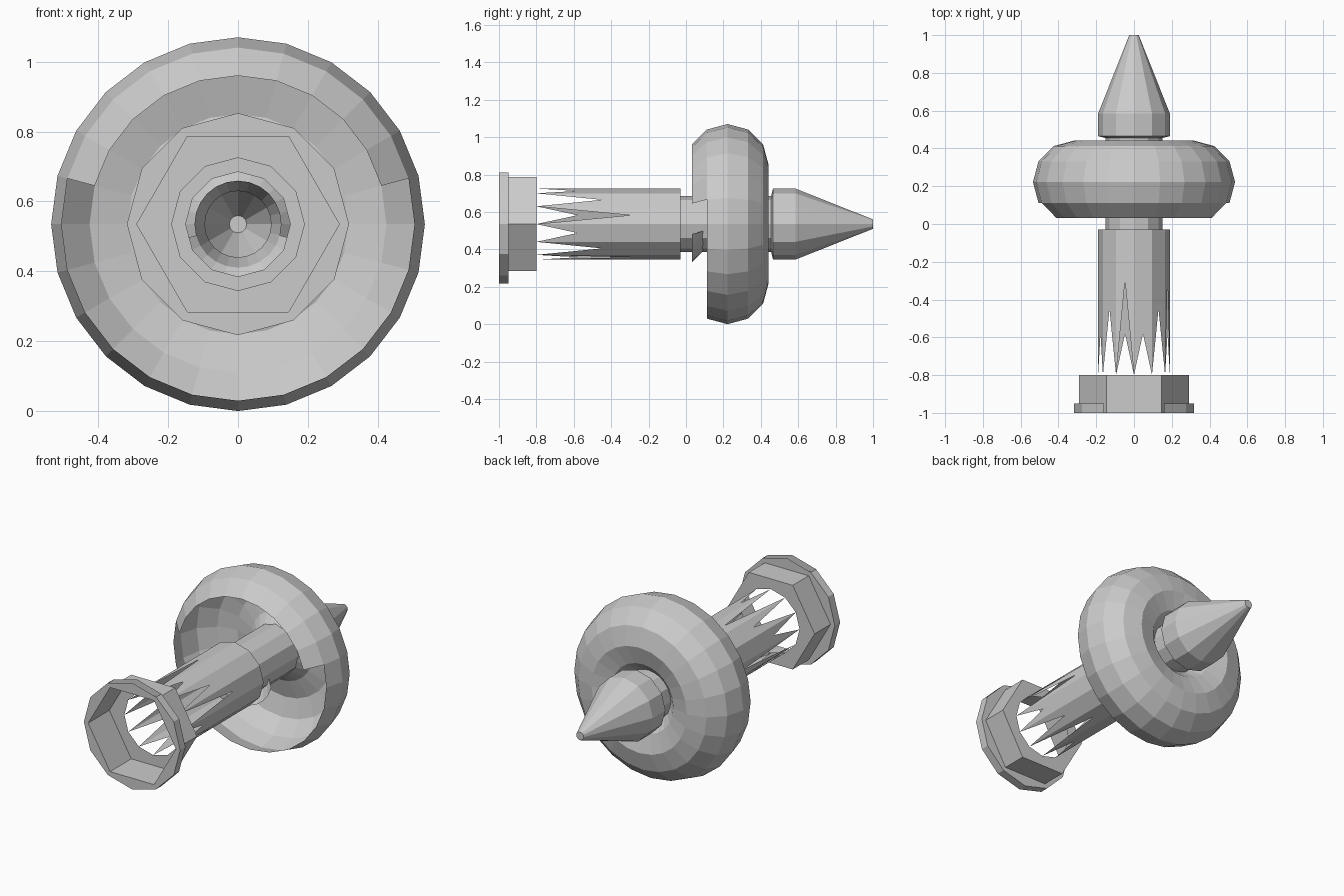
import bpy, bmesh
from math import sin, cos, radians

if "Cube" in bpy.data.objects:
    bpy.data.objects.remove(bpy.data.objects["Cube"])

CZ = 0.535  # height of the shared axis, which runs along y


def pt(r, deg, y):
    a = radians(deg)
    return (r * cos(a), y, CZ + r * sin(a))


def ring(bm, r, y, n):
    return [bm.verts.new(pt(r, 360 * i / n, y)) for i in range(n)]


def bridge(bm, a, b, keep=lambda i: True):
    n = len(a)
    for i in range(n):
        if keep(i):
            k = (i + 1) % n
            bm.faces.new((a[i], a[k], b[k], b[i]))


def finish(bm, name):
    bmesh.ops.delete(bm, geom=[v for v in bm.verts if not v.link_faces], context='VERTS')
    bmesh.ops.recalc_face_normals(bm, faces=bm.faces[:])
    me = bpy.data.meshes.new(name)
    bm.to_mesh(me)
    bm.free()
    ob = bpy.data.objects.new(name, me)
    bpy.context.collection.objects.link(ob)
    return ob


def lathe(name, profile, n=12, cap=False):
    bm = bmesh.new()
    rings = [ring(bm, r, y, n) for r, y in profile]
    for a, b in zip(rings, rings[1:]):
        bridge(bm, a, b)
    if cap:
        bm.faces.new(rings[-1])
    return finish(bm, name)


# Pointed tip and the neck running through the wheel
lathe("tip", [(0.15, 0.455), (0.19, 0.465), (0.19, 0.585), (0.025, 1.0)], cap=True)
lathe("neck", [(0.15, -0.03), (0.15, 0.465)])

# Ring-shaped wheel, hollow with a partly open front
bm = bmesh.new()
N, M = 24, 12
loops = []
for j in range(M):
    p = radians(360 * j / M)
    loops.append(ring(bm, 0.315 + 0.22 * cos(p), 0.222 + 0.22 * sin(p), N))
for j in range(M):
    if j in (8, 9):
        continue                                  # open front
    keep = lambda i: True
    if j == 10:
        keep = lambda i: 1 <= i <= 10             # upper front lip
    elif j == 7:
        keep = lambda i: 13 <= i <= 22            # lower inner lip
    bridge(bm, loops[j], loops[(j + 1) % M], keep)
finish(bm, "wheel")

# Barrel with tapering slots that widen towards the collar
bm = bmesh.new()
inner = ring(bm, 0.15, -0.03, 12)
far = ring(bm, 0.19, -0.03, 12)
near = ring(bm, 0.19, -0.80, 12)
bridge(bm, inner, far)
for i in range(12):
    k = (i + 1) % 12
    y = (-0.30, -0.45, -0.58)[i % 3]
    apex = bm.verts.new(pt(0.19 * cos(radians(15)), 30 * i + 15, y))
    bm.faces.new((far[i], far[k], apex))
    bm.faces.new((far[i], apex, near[i]))
    bm.faces.new((far[k], near[k], apex))
finish(bm, "barrel")

# Hexagonal collar with a back plate around the barrel (12 points on a hexagon)
bm = bmesh.new()


def hex_ring(y):
    return [bm.verts.new(pt(0.29 if i % 2 == 0 else 0.29 * cos(radians(30)), 30 * i, y))
            for i in range(12)]


front, back = hex_ring(-1.0), hex_ring(-0.80)
bridge(bm, front, back)
bridge(bm, back, ring(bm, 0.19, -0.80, 12))
finish(bm, "hex_collar")

# Thin flange whose rim is open at the top
bm = bmesh.new()
f_in, b_in = hex_ring(-1.0), hex_ring(-0.95)
f_out, b_out = ring(bm, 0.318, -1.0, 12), ring(bm, 0.318, -0.95, 12)
bridge(bm, f_in, f_out)
bridge(bm, f_out, b_out, lambda i: i not in (2, 3))
bridge(bm, b_out, b_in)
finish(bm, "flange")
